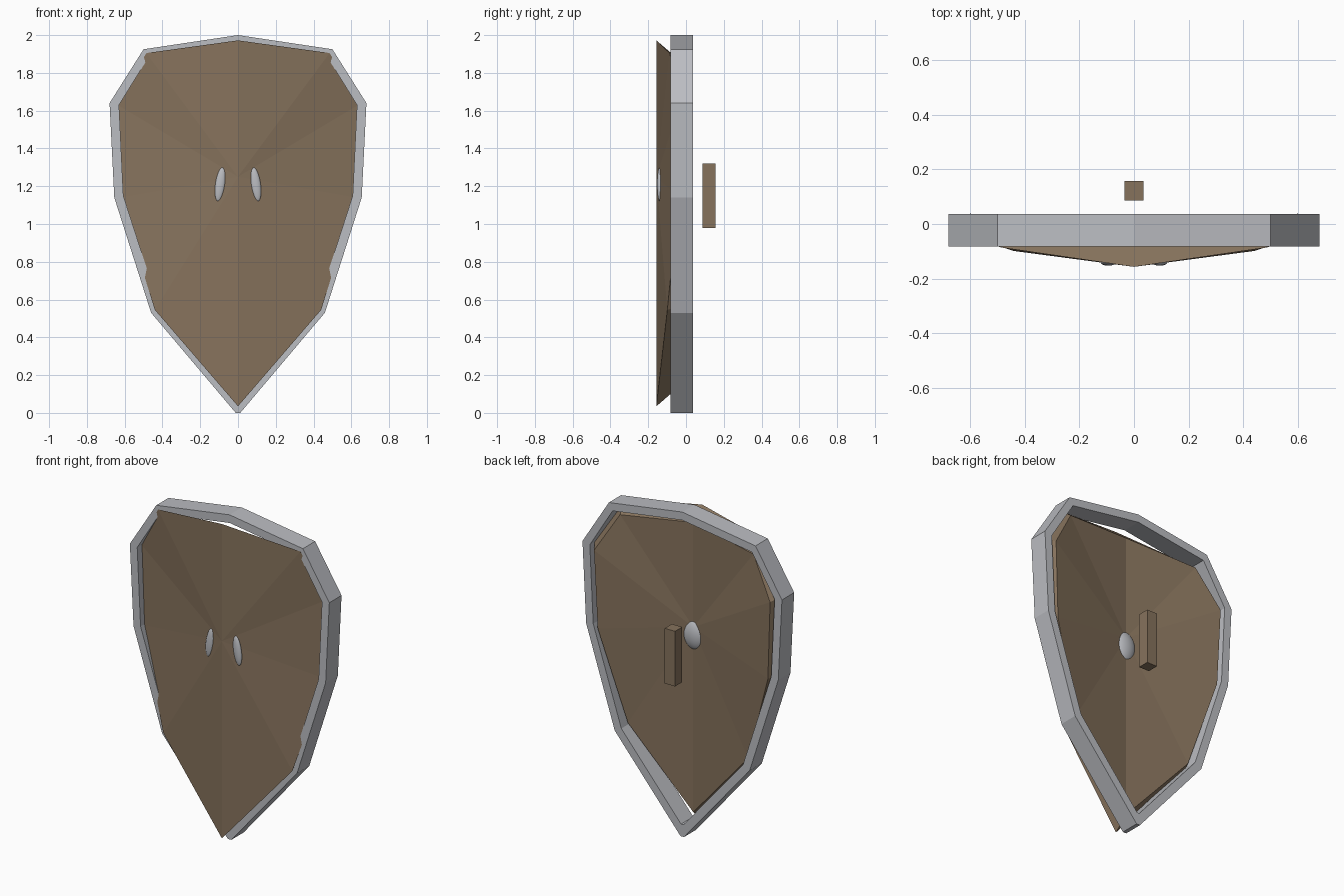
import bpy, bmesh, math

cube = bpy.data.objects.get("Cube")
if cube:
    bpy.data.objects.remove(cube, do_unlink=True)


def make_material(name, rgb):
    mat = bpy.data.materials.new(name)
    mat.use_nodes = True
    color = (*rgb, 1)
    mat.diffuse_color = color
    mat.node_tree.nodes["Principled BSDF"].inputs["Base Color"].default_value = color
    return mat


wood = make_material("brown wood", (0.24, 0.17, 0.108))
steel = make_material("grey steel", (0.5, 0.51, 0.54))


def finish(name, bm, mat):
    bmesh.ops.recalc_face_normals(bm, faces=bm.faces[:])
    mesh = bpy.data.meshes.new(name)
    bm.to_mesh(mesh)
    bm.free()
    mesh.materials.append(mat)
    obj = bpy.data.objects.new(name, mesh)
    bpy.context.collection.objects.link(obj)
    return obj


def mirrored(half):
    """Close a right-hand outline, running top to bottom, into a full loop."""
    return half + [(-x, z) for x, z in reversed(half) if x > 0]


def ring(bm, outline, depth):
    return [bm.verts.new((x, depth(x), z)) for x, z in outline]


def bridge(bm, a, b):
    n = len(a)
    for i in range(n):
        j = (i + 1) % n
        bm.faces.new((a[i], a[j], b[j], b[i]))


# Rim: a flat-sided band following the shield outline
outer = mirrored([(0, 2), (0.5, 1.925), (0.68, 1.64), (0.655, 1.14), (0.46, 0.53), (0.012, 0)])
inner = mirrored([(0, 1.95), (0.475, 1.88), (0.63, 1.63), (0.607, 1.15), (0.415, 0.555), (0.008, 0.075)])
bm = bmesh.new()
loops = [ring(bm, o, lambda x, d=d: d)
         for o, d in ((outer, -0.082), (outer, 0.037), (inner, 0.037), (inner, -0.082))]
for k in range(4):
    bridge(bm, loops[k], loops[(k + 1) % 4])
finish("rim", bm, steel)

# Board: faceted panel bowed back at the sides, with a smaller back face
front = mirrored([(0, 1.972), (0.485, 1.905), (0.645, 1.635), (0.625, 1.14), (0.44, 0.545), (0, 0.035)])
back = mirrored([(0, 1.895), (0.455, 1.845), (0.6, 1.605), (0.58, 1.125), (0.41, 0.57), (0, 0.11)])
bm = bmesh.new()
rings = []
for outline, y in ((front, -0.157), (back, -0.07)):
    loop = ring(bm, outline, lambda x: y + 0.3 * x * x)
    hub = bm.verts.new((0, y, 1.25))
    for i, v in enumerate(loop):
        bm.faces.new((v, loop[(i + 1) % len(loop)], hub))
    rings.append(loop)
bridge(bm, *rings)
finish("board", bm, wood)

# Handle: upright bar behind the board
bm = bmesh.new()
bmesh.ops.create_cube(bm, size=1)
bmesh.ops.scale(bm, vec=(0.07, 0.07, 0.34), verts=bm.verts)
bmesh.ops.translate(bm, vec=(0, 0.122, 1.15), verts=bm.verts)
finish("handle", bm, wood)


def ellipsoid(name, center, radii, tilt=0):
    bm = bmesh.new()
    bmesh.ops.create_uvsphere(bm, u_segments=32, v_segments=16, radius=1)
    bmesh.ops.scale(bm, vec=radii, verts=bm.verts)
    for f in bm.faces:
        f.smooth = True
    obj = finish(name, bm, steel)
    obj.location = center
    obj.rotation_euler.y = tilt


# Boss: rounded stud showing behind the board, and its two front slivers
ellipsoid("boss", (0, -0.095, 1.2), (0.08, 0.048, 0.1))
for side, label in ((1, "left"), (-1, "right")):
    ellipsoid(label + "_front_stud", (side * 0.094, -0.139, 1.21),
              (0.026, 0.014, 0.09), -side * math.radians(8))
